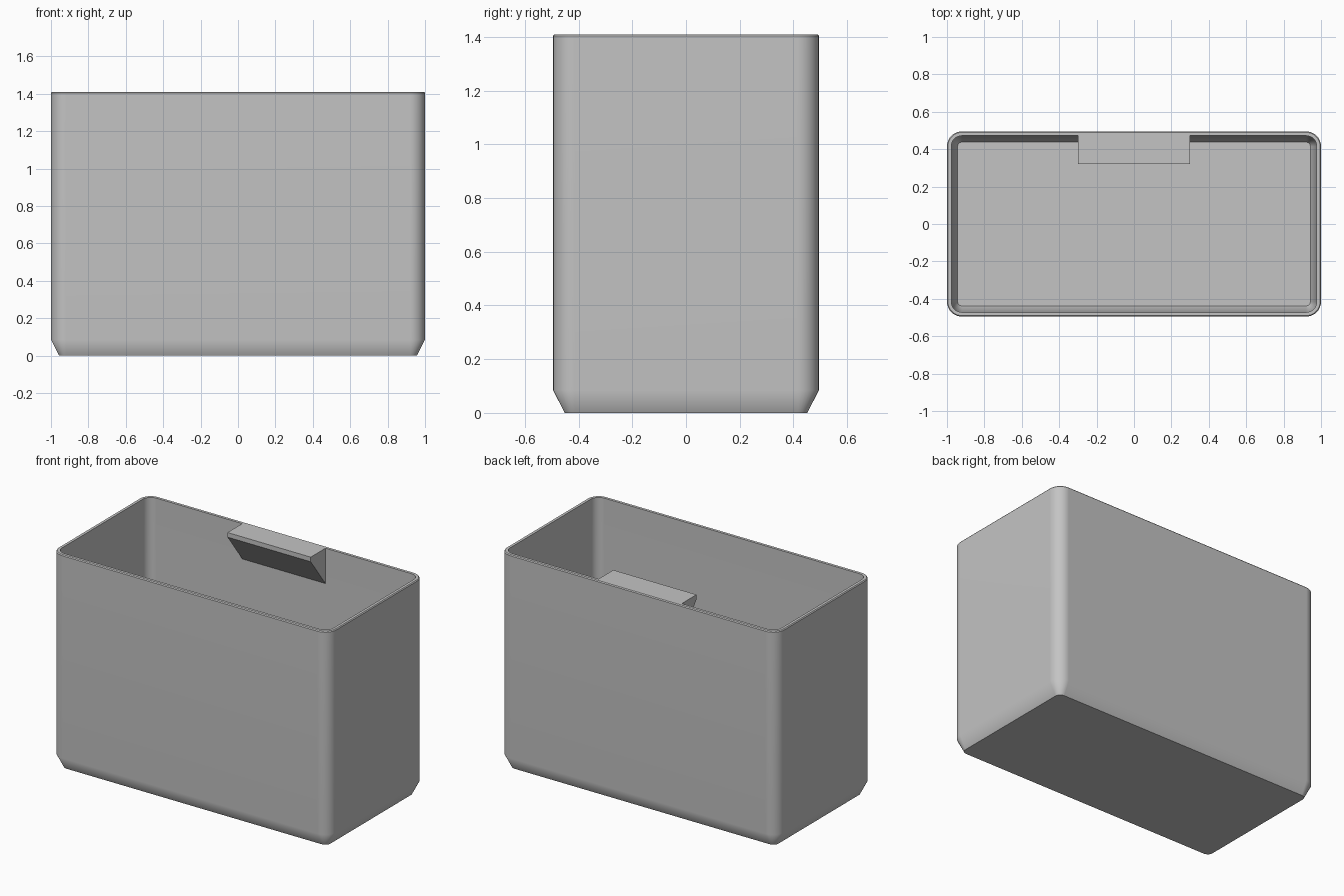
import bpy, bmesh
from math import cos, sin, pi

if "Cube" in bpy.data.objects:
    bpy.data.objects.remove(bpy.data.objects["Cube"], do_unlink=True)

HALF_X, HALF_Y, HEIGHT = 1.0, 0.495, 1.41
WALL, RADIUS, STEPS = 0.023, 0.08, 8

grey = bpy.data.materials.new("plain_grey")
grey.use_nodes = True
grey.diffuse_color = (0.55, 0.55, 0.55, 1)
grey.node_tree.nodes["Principled BSDF"].inputs["Base Color"].default_value = grey.diffuse_color


def add_object(name, bm):
    bmesh.ops.recalc_face_normals(bm, faces=bm.faces)
    mesh = bpy.data.meshes.new(name)
    bm.to_mesh(mesh)
    bm.free()
    obj = bpy.data.objects.new(name, mesh)
    bpy.context.collection.objects.link(obj)
    mesh.materials.append(grey)
    return obj


def rounded_ring(bm, inset, z):
    """Rounded rectangle of vertices, inset from the outer wall."""
    r = RADIUS - inset
    cx, cy = HALF_X - RADIUS, HALF_Y - RADIUS
    ring = []
    for quarter, (sx, sy) in enumerate([(1, 1), (-1, 1), (-1, -1), (1, -1)]):
        for i in range(STEPS + 1):
            a = (quarter + i / STEPS) * pi / 2
            ring.append(bm.verts.new((sx * cx + r * cos(a), sy * cy + r * sin(a), z)))
    return ring


# Open bin: outer skin, rim, then inner skin down to the floor
bm = bmesh.new()
sections = [
    (0.043, 0), (0, 0.085), (0, HEIGHT - 0.006), (0.005, HEIGHT),
    (WALL, HEIGHT), (WALL, 0.09), (0.057, 0.025),
]
rings = [rounded_ring(bm, inset, z) for inset, z in sections]
for low, high in zip(rings, rings[1:]):
    for i in range(len(low)):
        j = (i + 1) % len(low)
        bm.faces.new((low[i], low[j], high[j], high[i]))
bm.faces.new(rings[0])
bm.faces.new(rings[-1])
bin_body = add_object("bin_body", bm)

# Smooth corners with flat walls
bpy.context.view_layer.objects.active = bin_body
bin_body.select_set(True)
bpy.ops.object.shade_smooth_by_angle(angle=pi / 6)
weighted = bin_body.modifiers.new("flat_walls", "WEIGHTED_NORMAL")
weighted.keep_sharp = True

# Label tab: wedge profile extruded along the back wall
bm = bmesh.new()
back, front = HALF_Y - WALL, 0.32
profile = [(back, HEIGHT), (front, HEIGHT), (front, HEIGHT - 0.03), (back, HEIGHT - 0.23)]
face = bm.faces.new([bm.verts.new((-0.3, y, z)) for y, z in profile])
extruded = bmesh.ops.extrude_face_region(bm, geom=[face])["geom"]
bmesh.ops.translate(bm, vec=(0.6, 0, 0),
                    verts=[v for v in extruded if isinstance(v, bmesh.types.BMVert)])
add_object("label_tab", bm)
